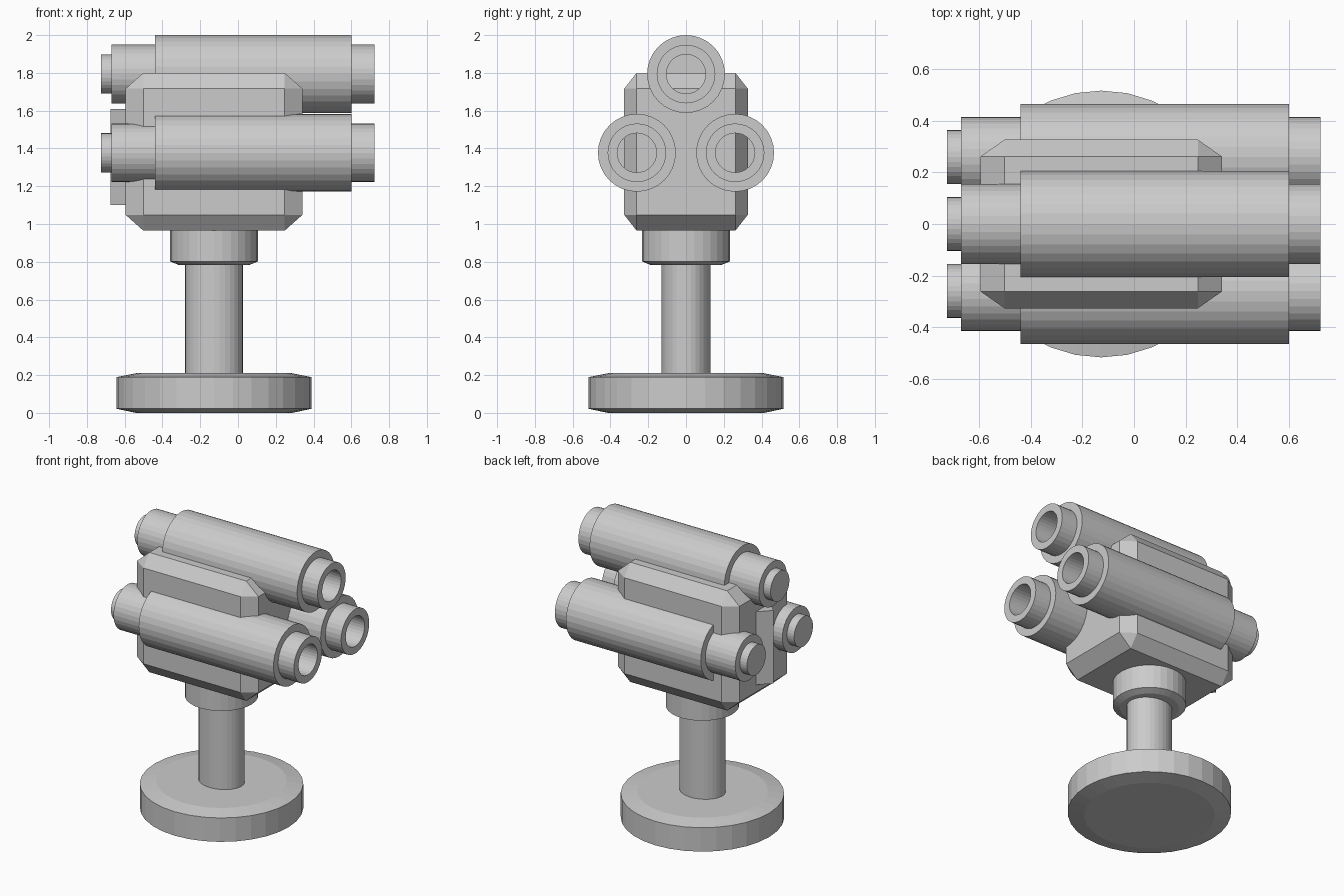
import bpy, bmesh, math

if "Cube" in bpy.data.objects:
    bpy.data.objects.remove(bpy.data.objects["Cube"])

CX = -0.127   # axis of the stand and body along x
SIDES = 32


def finish(name, bm):
    bmesh.ops.remove_doubles(bm, verts=bm.verts, dist=1e-5)
    bmesh.ops.recalc_face_normals(bm, faces=bm.faces)
    me = bpy.data.meshes.new(name)
    bm.to_mesh(me)
    bm.free()
    ob = bpy.data.objects.new(name, me)
    bpy.context.collection.objects.link(ob)
    return ob


def lathe(name, profile, place):
    """Spin (radius, along) pairs; place(a, b, along) maps a ring point to space."""
    bm = bmesh.new()
    rings = []
    for r, t in profile:
        n = SIDES if r > 0 else 1
        rings.append([bm.verts.new(place(r * math.cos(2 * math.pi * i / SIDES),
                                         r * math.sin(2 * math.pi * i / SIDES), t))
                      for i in range(n)])
    for lo, hi in zip(rings, rings[1:]):
        if len(lo) == 1 or len(hi) == 1:
            bm.faces.new(hi if len(lo) == 1 else lo)   # flat cap
            continue
        for i in range(SIDES):
            j = (i + 1) % SIDES
            bm.faces.new((lo[i], lo[j], hi[j], hi[i]))
    # drop the loose centre points of the caps
    for v in [v for v in bm.verts if not v.link_faces]:
        bm.verts.remove(v)
    return finish(name, bm)


def upright(name, profile, y_scale=1.0):
    return lathe(name, profile, lambda a, b, t: (CX + a, b * y_scale, t))


# round foot with chamfered rims
upright("base", [(0, 0), (0.413, 0), (0.517, 0.022), (0.517, 0.189),
                 (0.413, 0.21), (0, 0.21)])
# slightly oval stem
upright("stem", [(0, 0.19), (0.153, 0.19), (0.153, 0.82), (0, 0.82)], 0.85)
# collar under the body
upright("collar", [(0, 0.783), (0.187, 0.783), (0.232, 0.802),
                   (0.232, 0.98), (0, 0.98)])

# chamfered body block: bevel a cube, then stretch it
bm = bmesh.new()
bmesh.ops.create_cube(bm, size=2)
bmesh.ops.bevel(bm, geom=bm.edges[:], offset=0.2, segments=1, affect='EDGES')
for v in bm.verts:
    v.co = (CX + v.co.x * 0.468, v.co.y * 0.327, 1.3825 + v.co.z * 0.4175)
finish("body", bm)

# upright diamond ridge on the rear of the body
bm = bmesh.new()
bmesh.ops.create_cone(bm, cap_ends=True, segments=4, radius1=0.08, radius2=0.08, depth=0.51)
for v in bm.verts:
    d = v.co.copy()
    if abs(abs(d.x) - abs(d.y)) < 0.01:      # make sure a corner points along x
        d.x, d.y = (d.x - d.y) / math.sqrt(2), (d.x + d.y) / math.sqrt(2)
    v.co = (-0.595 + d.x, d.y, 1.355 + d.z)
finish("rear_ridge", bm)

# three stepped barrels, open at +x, with a small plug at -x
BARREL = [(0, -0.725), (0.104, -0.725), (0.104, -0.67), (0.155, -0.67),
          (0.155, -0.44), (0.206, -0.44), (0.206, 0.60), (0.155, 0.60),
          (0.155, 0.722), (0.104, 0.722), (0.104, -0.66), (0, -0.66)]
for name, y, z in (("top_barrel", 0, 1.794),
                   ("front_barrel", -0.26, 1.377),
                   ("back_barrel", 0.26, 1.377)):
    lathe(name, BARREL, lambda a, b, t, y=y, z=z: (t, y + a, z + b))
